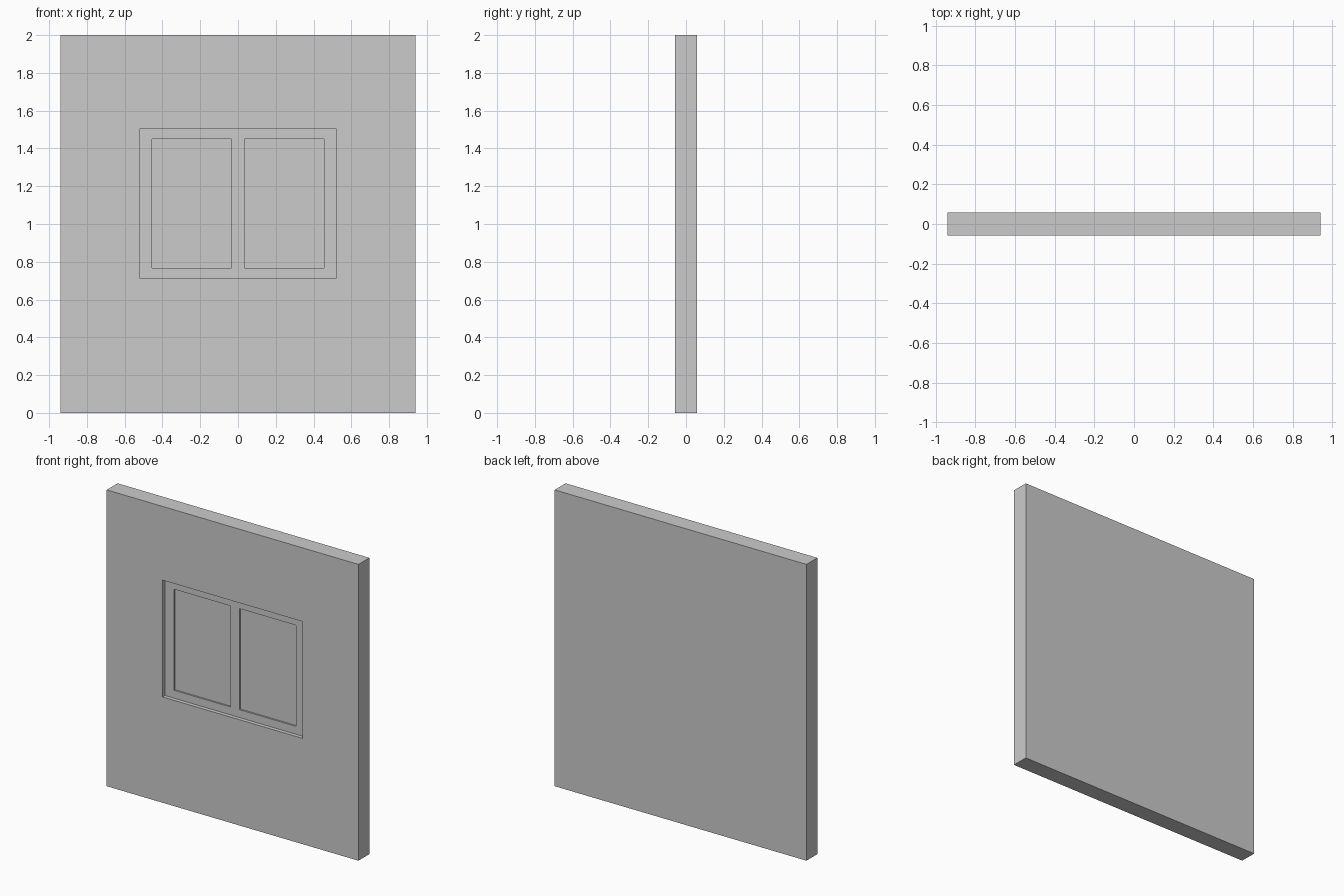
import bpy

if "Cube" in bpy.data.objects:
    bpy.data.objects.remove(bpy.data.objects["Cube"])

FRONT, BACK = -0.058, 0.058


def box(name, x0, x1, y0, y1, z0, z1):
    bpy.ops.mesh.primitive_cube_add(
        size=1, location=((x0 + x1) / 2, (y0 + y1) / 2, (z0 + z1) / 2))
    ob = bpy.context.object
    ob.name = name
    ob.scale = (x1 - x0, y1 - y0, z1 - z0)
    bpy.ops.object.transform_apply(location=True, rotation=False, scale=True)
    return ob


def recess(target, x0, x1, z0, z1, depth):
    """Sink a rectangular pocket into the front face."""
    cutter = box("recess_cutter", x0, x1, FRONT - 0.1, FRONT + depth, z0, z1)
    cutter.hide_render = True
    mod = target.modifiers.new("recess", 'BOOLEAN')
    mod.operation = 'DIFFERENCE'
    mod.solver = 'EXACT'
    mod.object = cutter
    bpy.context.view_layer.objects.active = target
    bpy.ops.object.modifier_apply(modifier=mod.name)
    bpy.data.objects.remove(cutter, do_unlink=True)


# Wall slab
wall = box("wall_with_window", -0.94, 0.94, FRONT, BACK, 0, 2)

# Window frame pocket
recess(wall, -0.522, 0.522, 0.714, 1.502, 0.026)

# Two panes sunk deeper behind the frame
for x0, x1 in ((-0.454, -0.035), (0.035, 0.454)):
    recess(wall, x0, x1, 0.767, 1.449, 0.037)
